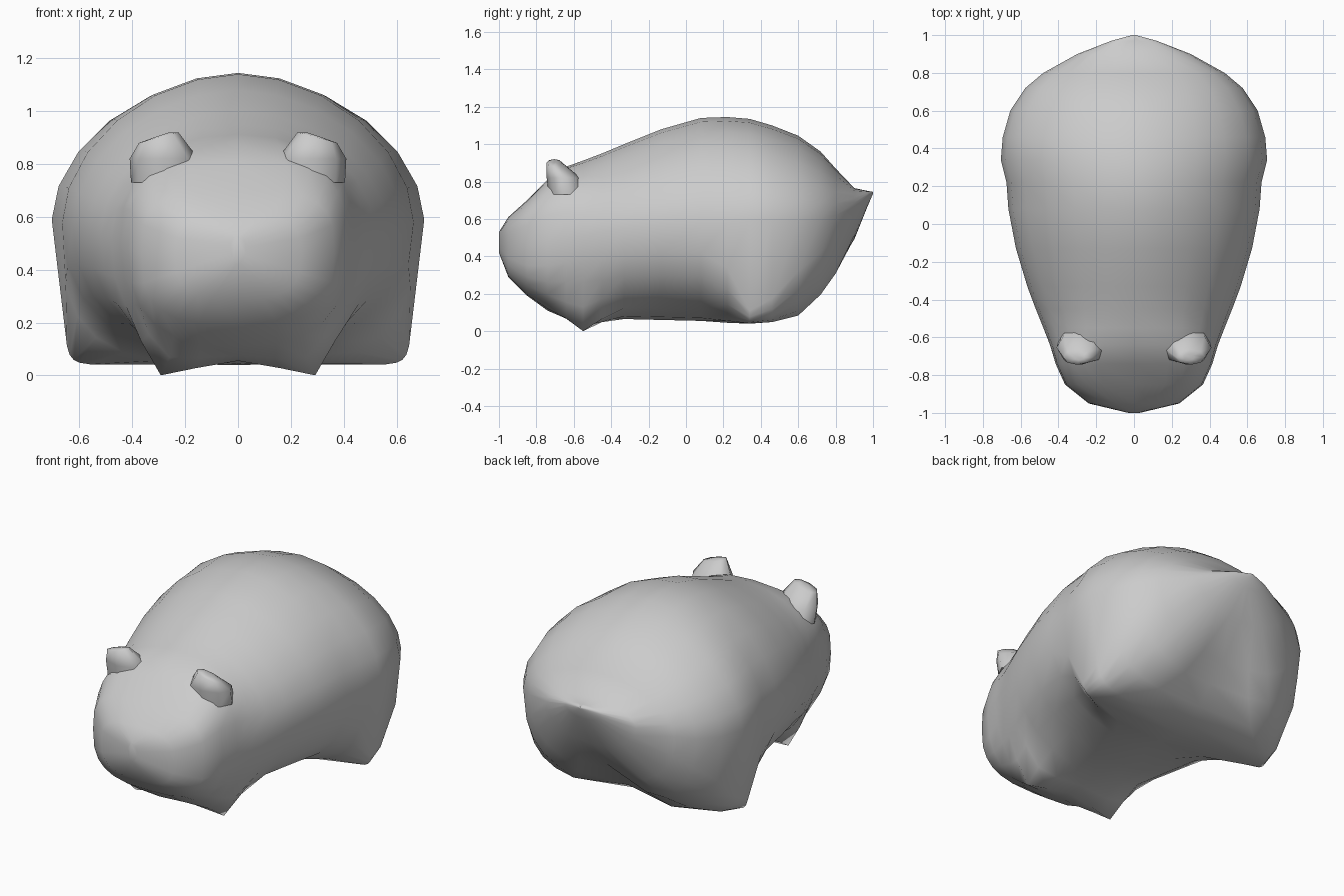
import bpy, bmesh
from math import sin, cos, pi, radians, copysign
from mathutils import Vector

if "Cube" in bpy.data.objects:
    bpy.data.objects.remove(bpy.data.objects["Cube"])


def loft(name, rings, angle=60, pulls=()):
    """Skin equal-length rings, cap both ends, then pull areas out with soft falloff."""
    bm = bmesh.new()
    loops = [[bm.verts.new(p) for p in ring] for ring in rings]
    n = len(loops[0])
    for a, b in zip(loops, loops[1:]):
        for i in range(n):
            j = (i + 1) % n
            bm.faces.new((a[i], a[j], b[j], b[i]))
    bm.faces.new(loops[0])
    bm.faces.new(loops[-1])
    for centre, move, radius in pulls:
        for v in bm.verts:
            weight = 1 - (v.co - Vector(centre)).length / radius
            if weight > 0:
                v.co += Vector(move) * weight
    bmesh.ops.recalc_face_normals(bm, faces=bm.faces)
    mesh = bpy.data.meshes.new(name)
    bm.to_mesh(mesh)
    bm.free()
    ob = bpy.data.objects.new(name, mesh)
    bpy.context.collection.objects.link(ob)
    bpy.ops.object.select_all(action='DESELECT')
    ob.select_set(True)
    bpy.context.view_layer.objects.active = ob
    bpy.ops.object.shade_smooth_by_angle(angle=radians(angle))


def power(v, n):
    return copysign(abs(v) ** (2 / n), v)


def section(y, top, bottom, half, mid, n_up, n_low, taper=0, sides=24):
    """Body cross-section: rounded above the widest line, squarer below it."""
    ring = []
    for i in range(sides):
        a = 2 * pi * i / sides
        s, c = sin(a), cos(a)
        n = n_up if s >= 0 else n_low
        height = top - mid if s >= 0 else mid - bottom
        h = power(s, n)
        ring.append((half * power(c, n) * (1 + taper * min(h, 0)), y, mid + height * h))
    return ring


def oval(x, y, z, rx, ry, tilt=0, sides=8):
    return [(x + rx * cos(2 * pi * i / sides), y + ry * sin(2 * pi * i / sides),
             z + tilt * cos(2 * pi * i / sides)) for i in range(sides)]


# Body, snout to tail: y, top, bottom, half width, widest height,
# roundness above / below, inward taper towards the rear feet
body = [
    (-1.00, 0.53, 0.42, 0.03, 0.47, 2, 2),
    (-0.95, 0.61, 0.29, 0.24, 0.46, 3, 3),
    (-0.85, 0.70, 0.19, 0.365, 0.46, 3.4, 3),
    (-0.74, 0.81, 0.11, 0.415, 0.48, 3.2, 2.6),
    (-0.64, 0.88, 0.075, 0.445, 0.50, 2.6, 2.3),
    (-0.55, 0.912, 0.055, 0.48, 0.51, 2.2, 2.3),
    (-0.45, 0.95, 0.06, 0.52, 0.53, 2, 2.3),
    (-0.33, 1.00, 0.065, 0.565, 0.55, 1.9, 2.2),
    (-0.13, 1.08, 0.06, 0.625, 0.57, 1.85, 2.2),
    (0.08, 1.14, 0.055, 0.665, 0.58, 1.85, 2.3),
    (0.22, 1.145, 0.045, 0.675, 0.58, 1.85, 3.4, 0.03),
    (0.34, 1.135, 0.04, 0.705, 0.59, 1.85, 20, 0.09),
    (0.46, 1.10, 0.045, 0.695, 0.59, 1.85, 10, 0.09),
    (0.60, 1.045, 0.075, 0.655, 0.59, 1.85, 4.2, 0.06),
    (0.72, 0.96, 0.155, 0.575, 0.60, 1.9, 3.0, 0.04),
    (0.80, 0.87, 0.27, 0.48, 0.62, 2, 2.5),
    (0.90, 0.765, 0.49, 0.30, 0.66, 2, 2.1),
    (0.97, 0.75, 0.665, 0.12, 0.72, 2, 2),
    (1.00, 0.745, 0.735, 0.01, 0.74, 2, 2),
]
# Pointed front feet drawn out of the belly, and the hollow under the tail
pulls = [((side * 0.26, -0.55, 0.11), (side * 0.03, 0, -0.11), 0.19) for side in (1, -1)]
pulls.append(((0, 0.70, 0.18), (0, -0.09, 0.07), 0.30))
loft("body", [section(*s) for s in body], 80, pulls)

# Stubby ears, leaning forward with a higher inner edge
for side, label in ((1, "right"), (-1, "left")):
    loft("ear_" + label, [
        oval(side * 0.28, -0.635, 0.73, 0.125, 0.10),
        oval(side * 0.28, -0.655, 0.82, 0.13, 0.09),
        oval(side * 0.30, -0.705, 0.90, 0.075, 0.04, -0.02 * side),
        oval(side * 0.29, -0.705, 0.91, 0.03, 0.015, -0.01 * side),
    ], 80)
